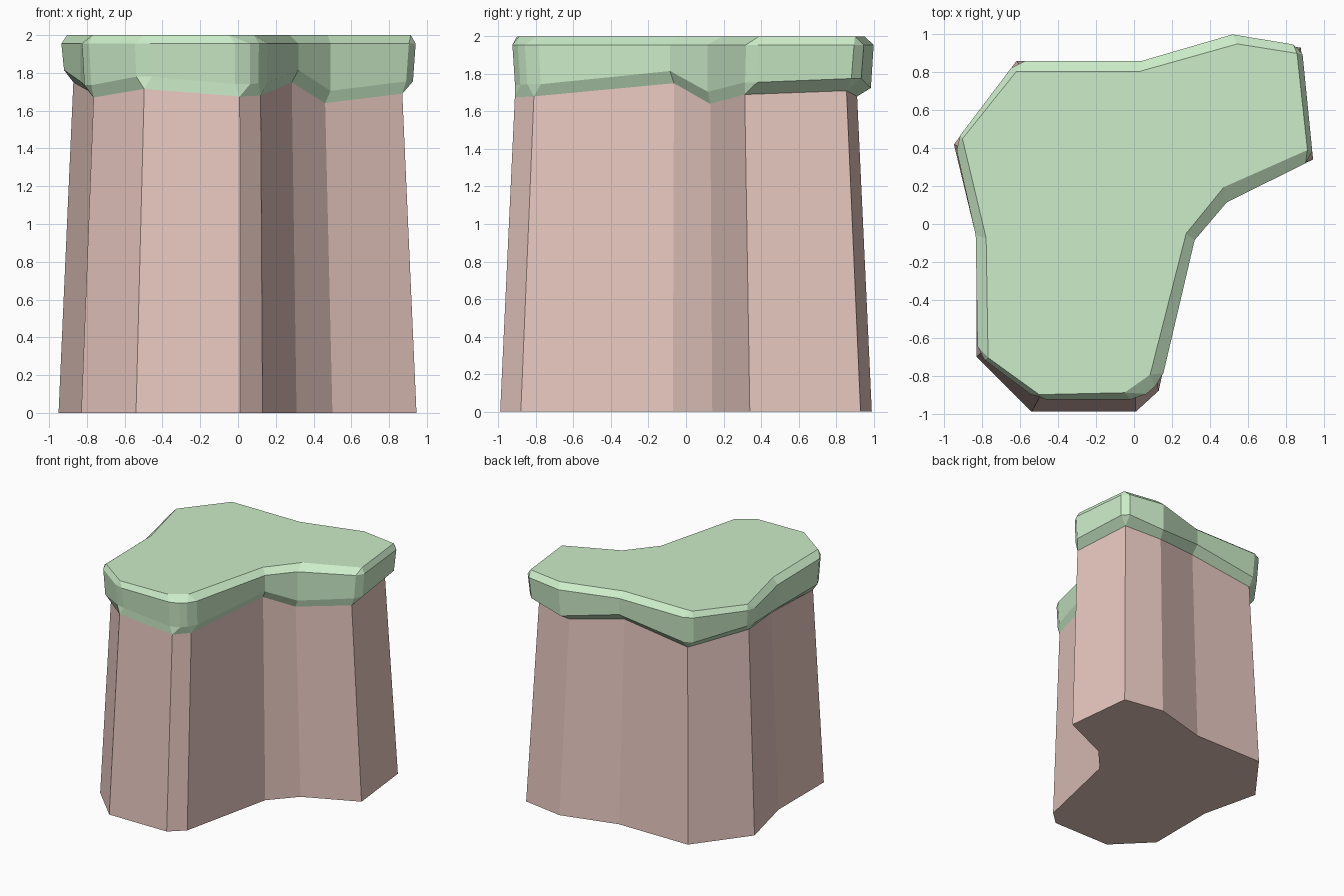
import bpy, bmesh
from mathutils import Vector

if "Cube" in bpy.data.objects:
    bpy.data.objects.remove(bpy.data.objects["Cube"])

# Outline corners, clockwise from the back left
foot = [(-.62, .86), (.04, .86), (.52, .99), (.88, .93), (.945, .34), (.50, .14), (.31, -.07),
        (.13, -.88), (.01, -.99), (-.54, -.99), (-.83, -.70), (-.83, -.08), (-.95, .42)]
rim = [(-.62, .86), (.04, .86), (.52, 1.0), (.885, .94), (.945, .34), (.49, .115), (.32, -.085),
       (.145, -.83), (.03, -.925), (-.51, -.925), (-.825, -.69), (-.835, -.06), (-.945, .43)]
top = [(-.62, .805), (.03, .805), (.545, .95), (.86, .90), (.915, .39), (.475, .195), (.275, -.05),
       (.085, -.795), (-.05, -.89), (-.50, -.90), (-.77, -.705), (-.78, -.075), (-.905, .45)]
drip = [1.67, 1.75, 1.68, 1.71, 1.69, 1.64, 1.75, 1.68, 1.675, 1.715, 1.67, 1.69, 1.75]


def wall(p, z):
    k = 1 - 0.08 * z / 1.7
    return Vector((p[0] * k, p[1] * k, z))


def material(name, color):
    m = bpy.data.materials.new(name)
    m.diffuse_color = (*color, 1)
    m.use_nodes = True
    m.node_tree.nodes["Principled BSDF"].inputs["Base Color"].default_value = m.diffuse_color
    return m


def loft(name, rings, caps, mat):
    bm = bmesh.new()
    loops = [[bm.verts.new(p) for p in r] for r in rings]
    n = len(rings[0])
    for a, b in zip(loops, loops[1:]):
        for i in range(n):
            j = (i + 1) % n
            bm.faces.new((a[i], b[i], b[j], a[j]))
    for c in caps:
        bm.faces.new(loops[c] if c == 0 else loops[c][::-1])
    bmesh.ops.remove_doubles(bm, verts=bm.verts, dist=0.0005)
    bmesh.ops.recalc_face_normals(bm, faces=bm.faces)
    me = bpy.data.meshes.new(name)
    bm.to_mesh(me)
    bm.free()
    ob = bpy.data.objects.new(name, me)
    bpy.context.collection.objects.link(ob)
    me.materials.append(mat)


# Tapered rock body
hem = [wall(p, z) for p, z in zip(foot, drip)]
loft("rock_body", [[Vector((*p, 0)) for p in foot], hem], [0], material("rock", (.81, .58, .53)))

# Grass cap: sharp convex corners are cut in two on the outer rings
rings = [[], [], [], []]
n = len(rim)
for i in range(n):
    p, a, b = (Vector(rim[k]) for k in (i, i - 1, (i + 1) % n))
    d0, d1 = (p - a).normalized(), (b - p).normalized()
    sharp = d0.cross(d1) < -0.55
    low = p * (0.985 if d0.cross(d1) < 0 else 1)
    cuts = [-d0 * .045, d1 * .045] if sharp else [Vector((0, 0))]
    lip = drip[i] + (.045 if d0.cross(d1) < 0 and not sharp else .065)
    for c in cuts:
        rings[0].append(hem[i])
        rings[1].append(Vector((*(low + c), lip)))
        rings[2].append(Vector((*(p + c), 1.955)))
        rings[3].append(Vector((*top[i], 2)))
loft("grass_cap", rings, [3], material("grass", (.60, .84, .58)))
